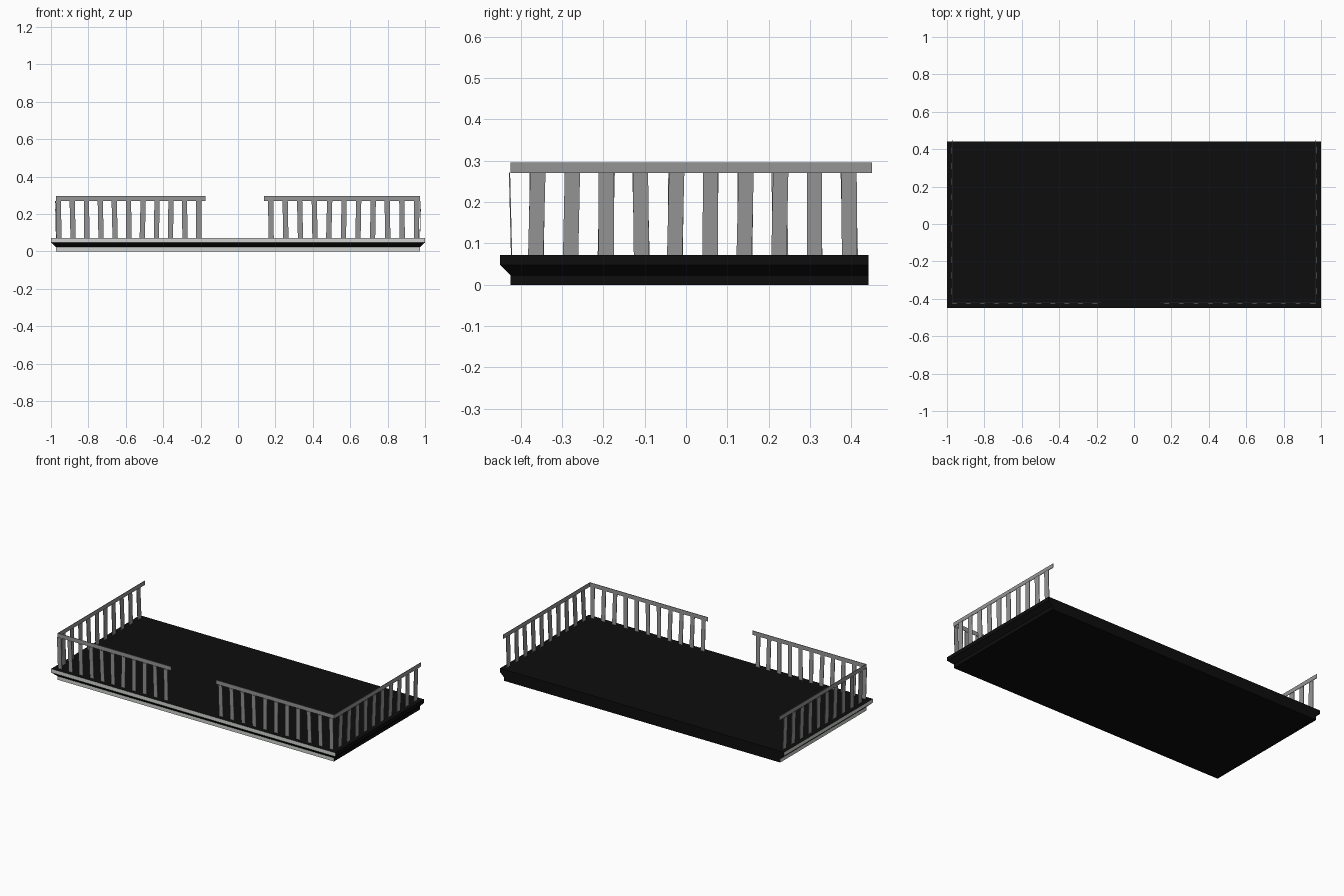
import bpy, bmesh, random
from mathutils import Vector

if "Cube" in bpy.data.objects:
    bpy.data.objects.remove(bpy.data.objects["Cube"])

random.seed(4)


def material(name, rgb):
    m = bpy.data.materials.new(name)
    m.diffuse_color = (*rgb, 1)
    m.use_nodes = True
    m.node_tree.nodes["Principled BSDF"].inputs["Base Color"].default_value = m.diffuse_color
    return m


black = material("black_floor", (0.004, 0.004, 0.004))
pale = material("pale_edge", (0.62, 0.65, 0.61))
grey = material("grey_railing", (0.3, 0.3, 0.3))


def make_object(name, bm, mats):
    mesh = bpy.data.meshes.new(name)
    bm.to_mesh(mesh)
    bm.free()
    for m in mats:
        mesh.materials.append(m)
    ob = bpy.data.objects.new(name, mesh)
    bpy.context.collection.objects.link(ob)
    return ob


# Platform: stacked outlines, overhanging on front and sides, flat at the back
bm = bmesh.new()
rings = []
for hx, front, z in ((0.973, -0.425, 0), (0.973, -0.425, 0.023),
                     (1.0, -0.45, 0.048), (1.0, -0.45, 0.072)):
    rings.append([bm.verts.new(p) for p in
                  ((-hx, front, z), (hx, front, z), (hx, 0.442, z), (-hx, 0.442, z))])
for a, b in zip(rings, rings[1:]):
    for i in range(4):
        j = (i + 1) % 4
        bm.faces.new((a[i], a[j], b[j], b[i]))
bm.faces.new(rings[0][::-1])
bm.faces.new(rings[-1])
bm.normal_update()
for f in bm.faces:  # upright bands on the front and left are pale
    if f.normal.y < -0.99 or f.normal.x < -0.99:
        f.material_index = 1
make_object("platform", bm, (black, pale))


# Railing: paper-thin handrail and slightly uneven balusters along a line
def railing(name, start, end, first, last, count, width, outward):
    start, end, out = Vector(start), Vector(end), Vector(outward)
    along = (end - start).normalized()
    t = 0.0015

    def plate(bm, lo, hi, w_lo, w_hi, z0, z1, tilt):
        vs = []
        for pos, w, z, d in ((lo, w_lo, z0, 0), (hi, w_hi, z1, tilt)):
            for sa, so in ((-1, -1), (1, -1), (1, 1), (-1, 1)):
                p = start + along * (pos + sa * w / 2) + out * (d + so * t)
                vs.append(bm.verts.new((p.x, p.y, z)))
        for i in range(4):
            j = (i + 1) % 4
            bm.faces.new((vs[i], vs[j], vs[4 + j], vs[4 + i]))
        bm.faces.new(vs[3::-1])
        bm.faces.new(vs[4:])

    bm = bmesh.new()
    length = (end - start).length
    plate(bm, length / 2, length / 2, length, length, 0.27, 0.296, 0)
    for i in range(count):
        s = first + (last - first) * i / (count - 1)
        lean = random.uniform(-0.003, 0.003)
        plate(bm, s - lean, s + lean, width, width, 0.07, 0.271, 0.005)
    bmesh.ops.recalc_face_normals(bm, faces=bm.faces)
    make_object(name, bm, (grey,))


railing("front_railing_left", (-0.973, -0.422, 0), (-0.175, -0.422, 0),
        0.014, 0.763, 11, 0.028, (0, -1, 0))
railing("front_railing_right", (0.14, -0.422, 0), (0.973, -0.422, 0),
        0.036, 0.815, 11, 0.028, (0, -1, 0))
for side, name in ((-1, "left_railing"), (1, "right_railing")):
    railing(name, (side * 0.972, -0.425, 0), (side * 0.972, 0.45, 0),
            0.064, 0.82, 10, 0.037, (side, 0, 0))
